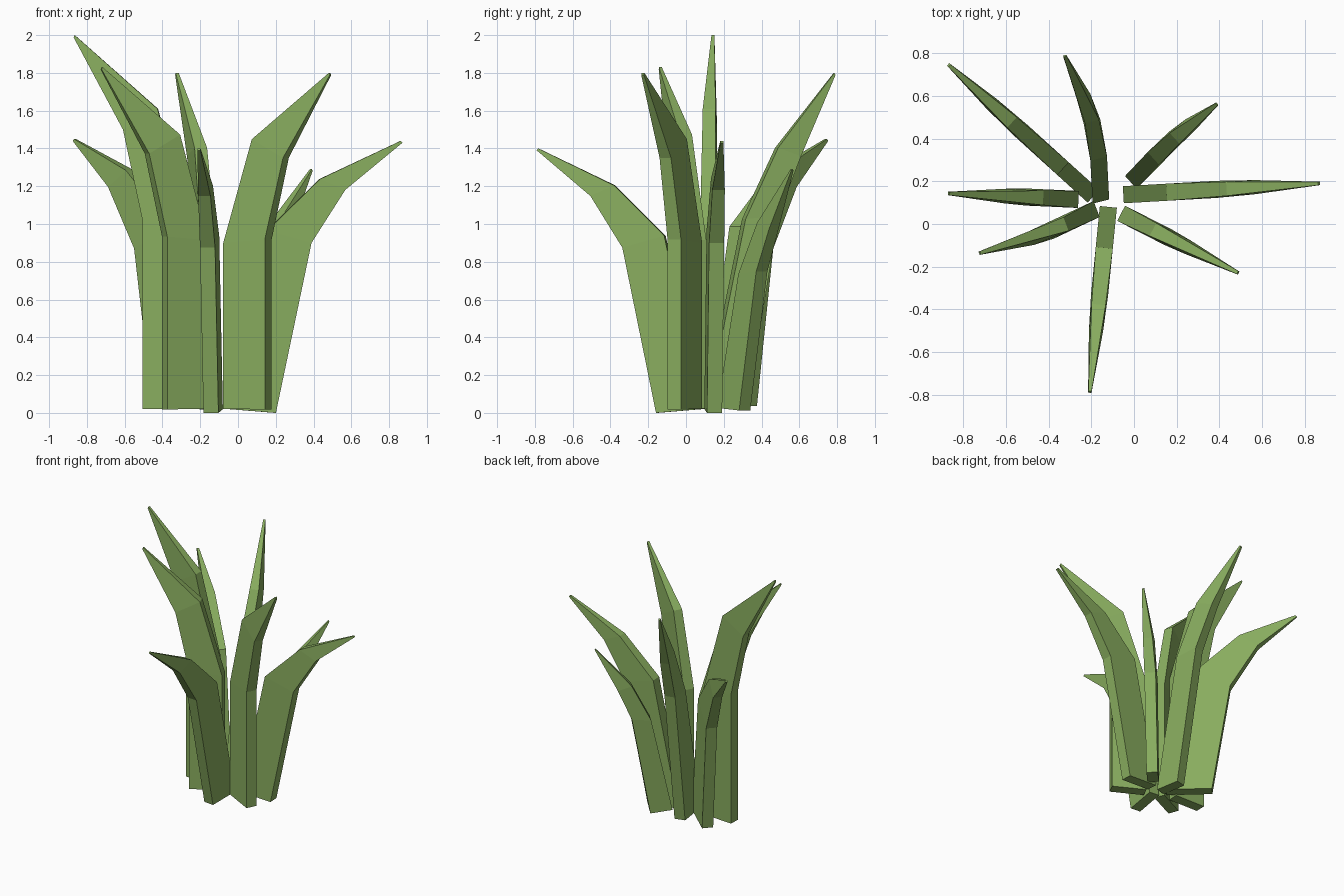
import bpy, bmesh, math
from mathutils import Vector

if "Cube" in bpy.data.objects:
    bpy.data.objects.remove(bpy.data.objects["Cube"])

green = bpy.data.materials.new("leaf_green")
green.diffuse_color = (0.25, 0.42, 0.115, 1)
green.use_nodes = True
green.node_tree.nodes["Principled BSDF"].inputs["Base Color"].default_value = green.diffuse_color

# Blade side profiles: (inner r, inner z, outer r, outer z, half thickness), as fractions of reach and height
ARCHED = [(0, .014, .27, 0, .04), (.22, .67, .475, .625, .04),
          (.525, .86, .67, .82, .033), (.99, 1, 1, .993, .008)]
UPRIGHT = [(0, .012, .40, .01, .04), (0, .50, .40, .51, .04),
           (.27, .805, .57, .75, .034), (.99, 1, 1, .994, .008)]
LEANING = [(0, .02, .29, .01, .04), (.28, .57, .53, .58, .04),
           (.53, .78, .71, .755, .034), (.99, 1, 1, .994, .008)]
BROAD = [(0, .025, .35, .025, .04), (.21, .68, .49, .60, .04),
         (.56, .885, .70, .825, .033), (.99, 1, 1, .993, .008)]


def blade(name, profile, base, tip, height, bend=0.0):
    """Loft a four-sided blade from base to tip, bowed sideways by bend."""
    base, tip = Vector(base), Vector(tip)
    reach = (tip - base).length
    d = (tip - base) / reach
    side = Vector((d.y, -d.x))
    bm = bmesh.new()

    def vert(r, z, s):
        p = base + d * r * reach + side * (s + bend * math.sin(math.pi * r))
        return bm.verts.new((p.x, p.y, z * height))

    rings = [[vert(ri, zi, -t), vert(ri, zi, t), vert(ro, zo, t), vert(ro, zo, -t)]
             for ri, zi, ro, zo, t in profile]
    bm.faces.new(rings[0])
    bm.faces.new(rings[-1])
    for a, b in zip(rings, rings[1:]):
        for i in range(4):
            j = (i + 1) % 4
            bm.faces.new((a[i], a[j], b[j], b[i]))
    bmesh.ops.recalc_face_normals(bm, faces=bm.faces)
    me = bpy.data.meshes.new(name)
    bm.to_mesh(me)
    bm.free()
    me.materials.append(green)
    bpy.context.collection.objects.link(bpy.data.objects.new(name, me))


# Ring of blades
blade("right_leaf", ARCHED, (-.05, .137), (.87, .19), 1.44)
blade("front_leaf", ARCHED, (-.12, .08), (-.207, -.79), 1.40)
blade("back_left_leaf", BROAD, (-.19, .13), (-.87, .747), 1.45)
blade("front_right_leaf", UPRIGHT, (-.06, .05), (.49, -.23), 1.80)
blade("tall_left_leaf", UPRIGHT, (-.26, .115), (-.87, .143), 2.00)
blade("front_left_leaf", UPRIGHT, (-.175, .07), (-.725, -.137), 1.83, -.02)
blade("back_leaf", LEANING, (-.155, .105), (-.325, .79), 1.80, .05)
blade("short_back_right_leaf", LEANING, (-.015, .195), (.39, .563), 1.29, -.015)
